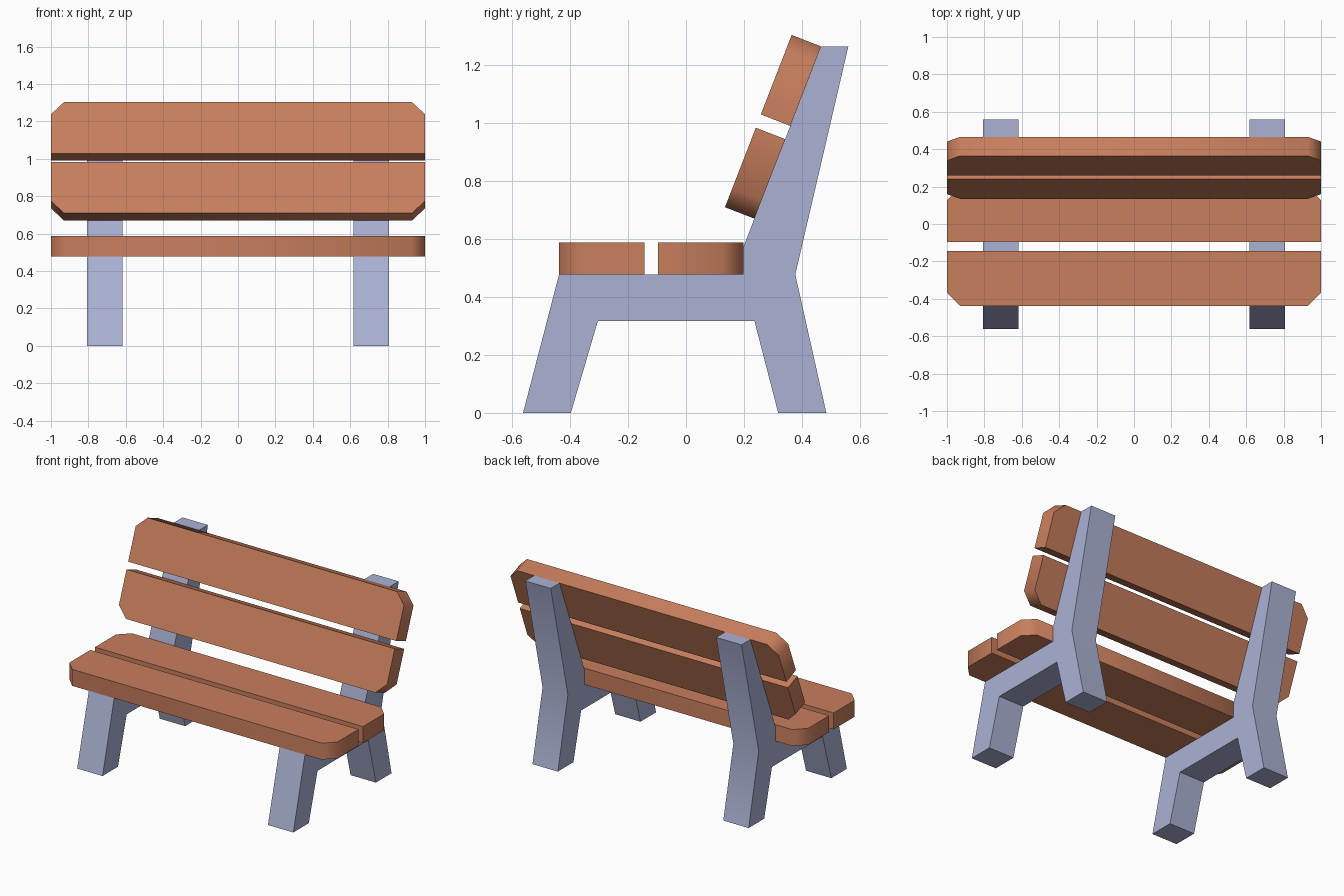
import bpy, bmesh, math
from mathutils import Vector

if "Cube" in bpy.data.objects:
    bpy.data.objects.remove(bpy.data.objects["Cube"])


def material(name, rgb):
    m = bpy.data.materials.new(name)
    m.diffuse_color = (*rgb, 1)
    m.use_nodes = True
    m.node_tree.nodes["Principled BSDF"].inputs["Base Color"].default_value = m.diffuse_color
    return m


wood = material("wood", (0.58, 0.21, 0.11))
metal = material("frame_paint", (0.41, 0.45, 0.66))


def prism(name, outline, offset, mat):
    """Solid made by extruding a closed outline along an offset vector."""
    bm = bmesh.new()
    face = bm.faces.new([bm.verts.new(p) for p in outline])
    ext = bmesh.ops.extrude_face_region(bm, geom=[face], use_keep_orig=True)
    moved = [g for g in ext["geom"] if isinstance(g, bmesh.types.BMVert)]
    bmesh.ops.translate(bm, vec=offset, verts=moved)
    bmesh.ops.recalc_face_normals(bm, faces=bm.faces)
    mesh = bpy.data.meshes.new(name)
    bm.to_mesh(mesh)
    bm.free()
    mesh.materials.append(mat)
    ob = bpy.data.objects.new(name, mesh)
    bpy.context.collection.objects.link(ob)
    bpy.ops.object.select_all(action='DESELECT')
    ob.select_set(True)
    bpy.context.view_layer.objects.active = ob
    bpy.ops.object.shade_smooth_by_angle(angle=math.radians(50))
    return ob


# Side frames: legs, seat rail and back post in one profile (y, z)
profile = [(-0.562, 0), (-0.397, 0), (-0.304, 0.317), (0.236, 0.317),
           (0.318, 0), (0.484, 0), (0.377, 0.477), (0.56, 1.264),
           (0.466, 1.264), (0.199, 0.575), (0.199, 0.477), (-0.438, 0.477)]
for side, x in (("left", -0.806), ("right", 0.617)):
    prism(side + "_frame", [(x, y, z) for y, z in profile],
          Vector((0.189, 0, 0)), metal)


# Planks: two corners cut off along the edge that starts at the origin
def plank(name, origin, across, thick, width=0.294, cut=0.07):
    o, v = Vector((0, *origin)), Vector((0, *across))
    shape = [(-1 + cut, 0), (1 - cut, 0), (1, cut),
             (1, width), (-1, width), (-1, cut)]
    outline = [o + Vector((x, 0, 0)) + v * w for x, w in shape]
    prism(name, outline, Vector((0, *thick)), wood)


s, c = 0.362, 0.932   # lean of the backrest
plank("front_seat_plank", (-0.438, 0.477), (1, 0), (0, 0.111))
plank("rear_seat_plank", (0.198, 0.477), (-1, 0), (0, 0.111))
plank("upper_back_plank", (0.466, 1.264), (-s, -c), (-c * 0.109, s * 0.109))
plank("lower_back_plank", (0.236, 0.670), (s, c), (-c * 0.109, s * 0.109))
